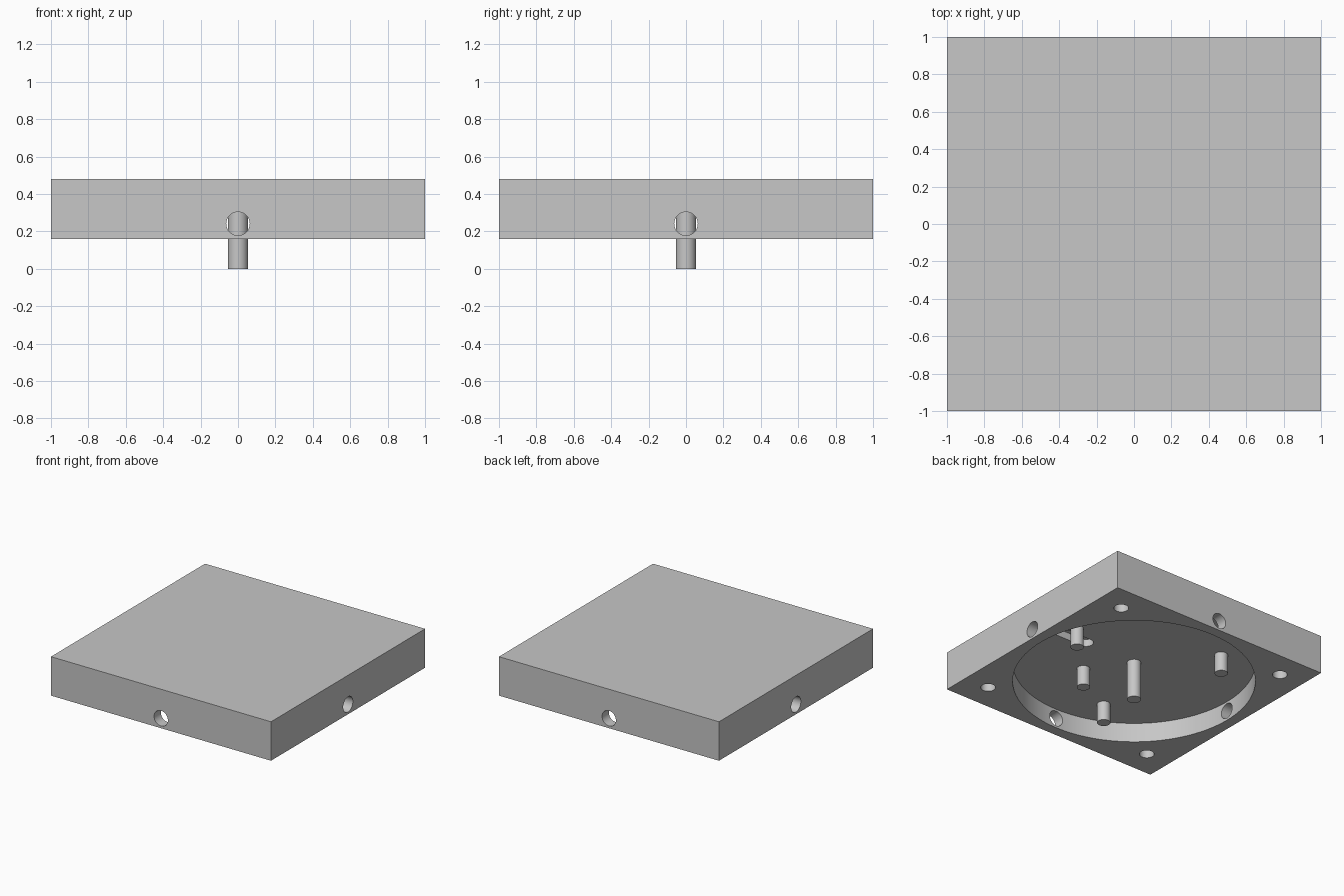
import bpy
from math import pi, cos, sin, radians

if "Cube" in bpy.data.objects:
    bpy.data.objects.remove(bpy.data.objects["Cube"], do_unlink=True)

BOTTOM, TOP, CEILING = 0.16, 0.48, 0.32

grey = bpy.data.materials.new("light_grey")
grey.use_nodes = True
colour = (0.57, 0.57, 0.57, 1)
grey.diffuse_color = colour
grey.node_tree.nodes["Principled BSDF"].inputs["Base Color"].default_value = colour


def box(name, x, y, z):
    """Box from (min, max) ranges on each axis."""
    spans = (x, y, z)
    bpy.ops.mesh.primitive_cube_add(size=1, location=[(a + b) / 2 for a, b in spans])
    ob = bpy.context.object
    ob.name = name
    ob.scale = [b - a for a, b in spans]
    bpy.ops.object.transform_apply(location=False, rotation=False, scale=True)
    ob.data.materials.append(grey)
    return ob


def upright(name, x, y, r, z0, z1, sides=32):
    bpy.ops.mesh.primitive_cylinder_add(vertices=sides, radius=r, depth=z1 - z0,
                                        location=(x, y, (z0 + z1) / 2))
    ob = bpy.context.object
    ob.name = name
    ob.data.materials.append(grey)
    return ob


def crosswise(name, rotation):
    bpy.ops.mesh.primitive_cylinder_add(vertices=32, radius=0.063, depth=2.4,
                                        location=(0, 0, 0.241), rotation=rotation)
    ob = bpy.context.object
    ob.name = name
    ob.data.materials.append(grey)
    return ob


def smooth(ob):
    bpy.ops.object.select_all(action="DESELECT")
    ob.select_set(True)
    bpy.context.view_layer.objects.active = ob
    bpy.ops.object.shade_smooth_by_angle(angle=radians(30))


def cut(target, cutter):
    mod = target.modifiers.new("cut", "BOOLEAN")
    mod.operation, mod.solver, mod.object = "DIFFERENCE", "EXACT", cutter
    bpy.ops.object.select_all(action="DESELECT")
    target.select_set(True)
    bpy.context.view_layer.objects.active = target
    bpy.ops.object.modifier_apply(modifier=mod.name)
    bpy.data.objects.remove(cutter, do_unlink=True)


# Square housing with a round pocket in its underside
housing = box("housing", (-1, 1), (-1, 1), (BOTTOM, TOP))
cut(housing, upright("pocket_cutter", 0, 0, 0.914, 0, CEILING, 128))

# Side ports through all four walls
cut(housing, crosswise("port_cutter_x", (0, pi / 2, 0)))
cut(housing, crosswise("port_cutter_y", (pi / 2, 0, 0)))

# Blind screw holes in the corners
for x in (-0.78, 0.78):
    for y in (-0.78, 0.78):
        cut(housing, upright("screw_cutter", x, y, 0.056, 0, CEILING))

# Short round-ended slot in the pocket ceiling
slot_z = (CEILING - 0.05, CEILING + 0.06)
cut(housing, upright("slot_end_cutter", 0.47, 0, 0.055, *slot_z))
cut(housing, box("slot_cutter", (0.47, 0.8), (-0.055, 0.055), slot_z))
smooth(housing)

# Long centre shaft, three evenly spaced posts and one inner post
smooth(upright("centre_shaft", 0, 0, 0.053, 0, CEILING + 0.003))
for i in range(3):
    a = radians(10 + 120 * i)
    smooth(upright(f"post_{i + 1}", 0.667 * cos(a), 0.667 * sin(a), 0.05,
                   BOTTOM, CEILING + 0.003))
smooth(upright("inner_post", 0.233, -0.315, 0.05, BOTTOM, CEILING + 0.003))
